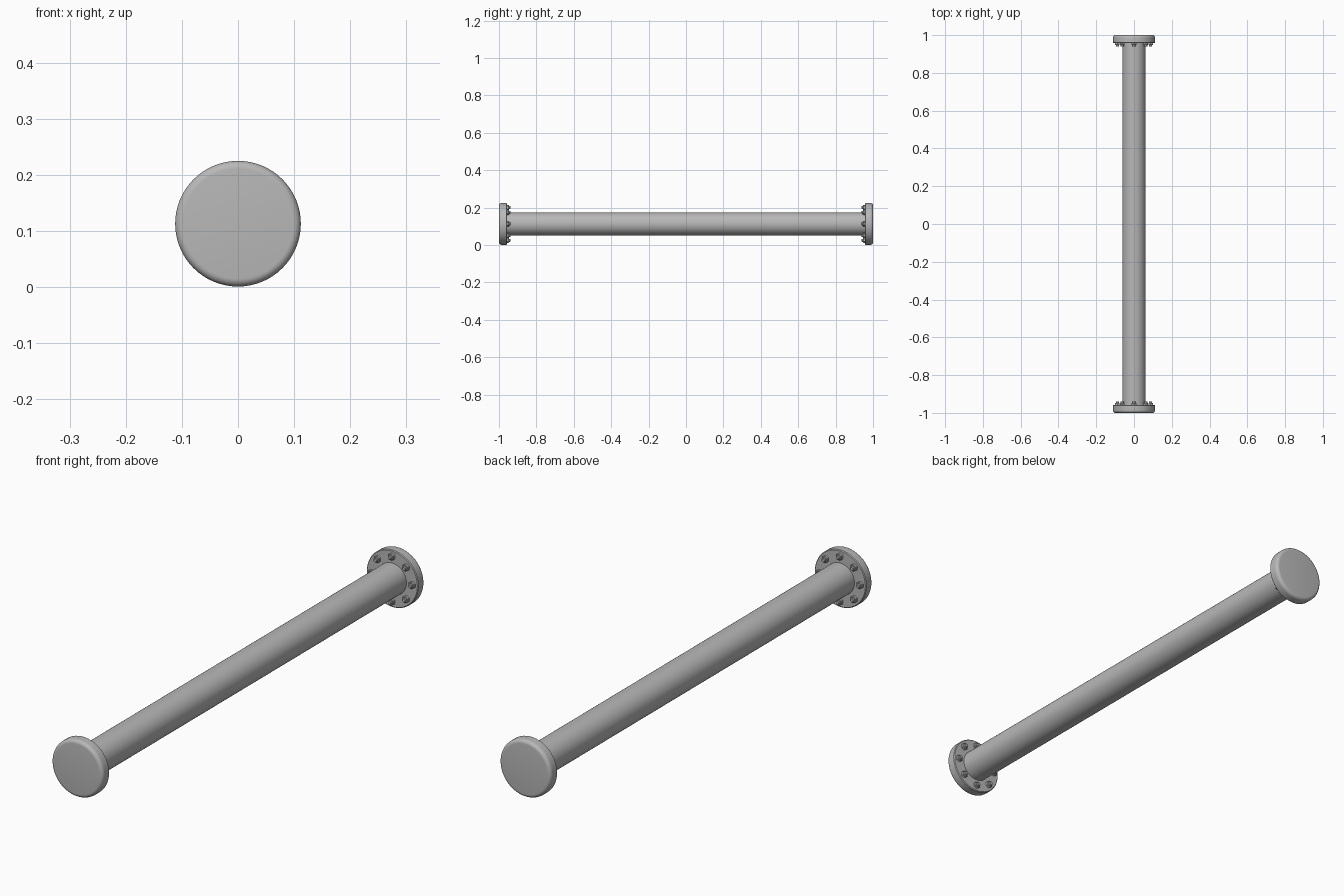
import bpy
import bmesh
import math
from mathutils import Matrix

cube = bpy.data.objects.get("Cube")
if cube:
    bpy.data.objects.remove(cube, do_unlink=True)

AXIS_Z = 0.113
FLANGE_R = 0.112
PIPE_R = 0.062
BOLT_CIRCLE = 0.088
FLANGE_IN = 0.957     # distance from the middle to the flange's inner face

steel = bpy.data.materials.new("grey_steel")
steel.use_nodes = True
colour = (0.48, 0.48, 0.48, 1)
steel.diffuse_color = colour
steel.node_tree.nodes["Principled BSDF"].inputs["Base Color"].default_value = colour


def turned(name, profile, sides, x=0, z=AXIS_Z, end=1):
    """Solid of revolution along y; profile lists (radius, distance along y)."""
    bm = bmesh.new()
    rings = []
    for r, y in profile:
        ring = []
        for i in range(sides):
            a = math.tau * i / sides
            ring.append(bm.verts.new((x + r * math.sin(a), y * end, z + r * math.cos(a))))
        rings.append(ring)
    for a, b in zip(rings, rings[1:]):
        for i in range(sides):
            j = (i + 1) % sides
            bm.faces.new((a[i], a[j], b[j], b[i]))
    bm.faces.new(rings[0])
    bm.faces.new(rings[-1])
    bmesh.ops.recalc_face_normals(bm, faces=bm.faces)
    mesh = bpy.data.meshes.new(name)
    bm.to_mesh(mesh)
    bm.free()
    mesh.materials.append(steel)
    obj = bpy.data.objects.new(name, mesh)
    bpy.context.collection.objects.link(obj)
    bpy.ops.object.select_all(action="DESELECT")
    obj.select_set(True)
    bpy.context.view_layer.objects.active = obj
    bpy.ops.object.shade_smooth_by_angle(angle=math.radians(35))
    return obj


# Long round pipe
turned("pipe", [(PIPE_R, -0.97), (PIPE_R, 0.97)], 64)

# Flange outline: small inner edge, then a rounded outer rim
rim = 0.014
flange = [(FLANGE_R - 0.003, FLANGE_IN), (FLANGE_R, FLANGE_IN + 0.003)]
for k in range(7):
    a = math.pi / 2 * k / 6
    flange.append((FLANGE_R - rim + rim * math.cos(a), 1 - rim + rim * math.sin(a)))

for side, end in (("front", -1), ("back", 1)):
    turned(side + "_flange", flange, 64, end=end)
    # Ring of eight nuts with protruding bolt ends
    for n in range(8):
        a = math.tau * n / 8
        x = BOLT_CIRCLE * math.sin(a)
        z = AXIS_Z + BOLT_CIRCLE * math.cos(a)
        turned(f"{side}_nut_{n + 1}",
               [(0.014, FLANGE_IN + 0.002), (0.014, 0.949), (0.012, 0.947)], 6, x, z, end)
        turned(f"{side}_bolt_{n + 1}",
               [(0.008, FLANGE_IN), (0.008, 0.941), (0.006, 0.939)], 16, x, z, end)
